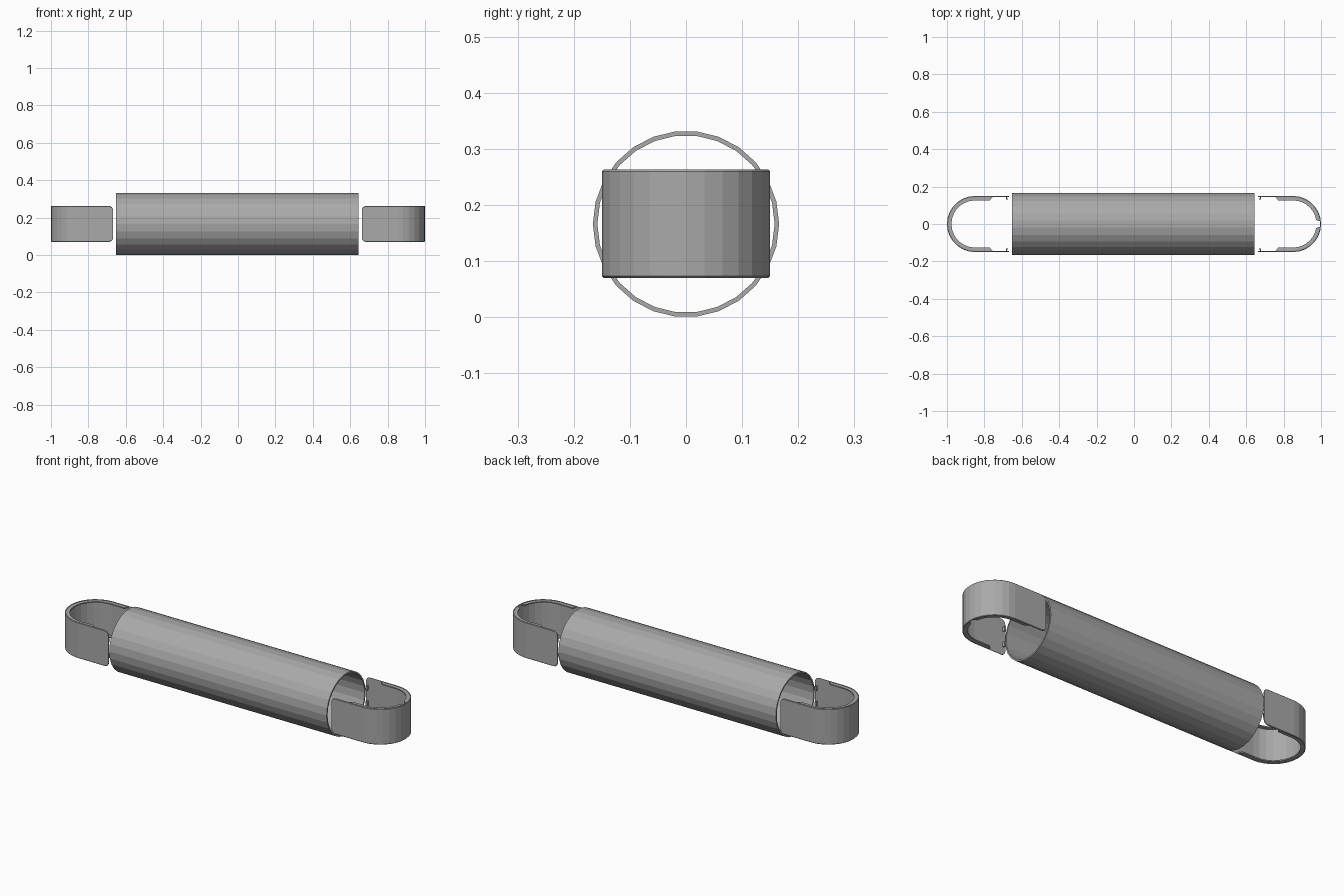
import bpy, bmesh
from math import sin, cos, pi

if "Cube" in bpy.data.objects:
    bpy.data.objects.remove(bpy.data.objects["Cube"])

ZC = 0.166            # height of the tube axis
R, CX = 0.15, 0.85    # bend radius and centre of the end straps
Z0, Z1 = 0.07, 0.263  # strap bottom and top

grey = bpy.data.materials.new("dark_grey")
grey.diffuse_color = (0.4, 0.4, 0.4, 1)
grey.use_nodes = True
grey.node_tree.nodes["Principled BSDF"].inputs["Base Color"].default_value = grey.diffuse_color


def skin(name, loops, closed=False):
    """Join a row of equal-length sections into a solid."""
    bm = bmesh.new()
    rows = [[bm.verts.new(p) for p in lp] for lp in loops]
    n, m = len(rows), len(rows[0])
    for i in range(n if closed else n - 1):
        a, b = rows[i], rows[(i + 1) % n]
        for j in range(m):
            k = (j + 1) % m
            bm.faces.new((a[j], a[k], b[k], b[j]))
    if not closed:
        bm.faces.new(rows[0])
        bm.faces.new(rows[-1])
    bmesh.ops.recalc_face_normals(bm, faces=bm.faces)
    me = bpy.data.meshes.new(name)
    bm.to_mesh(me)
    bm.free()
    me.materials.append(grey)
    ob = bpy.data.objects.new(name, me)
    bpy.context.collection.objects.link(ob)


def section(s, x, y, nx, ny, width, z0, z1, bevel=0.0):
    """Cross-section of a strap wall; s mirrors it to the left end."""
    def p(d, z):
        return (s * (x - nx * d), y - ny * d, z)
    if bevel:
        return [p(bevel, z0), p(0, z0 + bevel), p(0, z1 - bevel),
                p(bevel, z1), p(width, z1), p(width, z0)]
    return [p(0, z0), p(0, z1), p(width, z1), p(width, z0)]


def arc(a0, a1, n):
    return [a0 + (a1 - a0) * i / n for i in range(n + 1)]


def box(name, x0, x1, y0, y1, z0, z1):
    skin(name, [[(x, y0, z0), (x, y1, z0), (x, y1, z1), (x, y0, z1)] for x in (x0, x1)])


# main hollow tube, open at both ends
N = 26
tube = []
for i in range(N):
    a = 2 * pi * i / N
    tube.append([(x, r * cos(a), ZC + r * sin(a)) for x, r in
                 ((-0.652, 0.166), (0.645, 0.166), (0.645, 0.158), (-0.652, 0.158))])
skin("main_tube", tube, closed=True)

for s, side, end in ((-1, "left", 0.668), (1, "right", 0.662)):
    # U-shaped strap with rounded corners at its open ends
    rc, T, B = 0.024, 0.005, 0.003
    leg = [(end + rc * (1 - cos(t)), rc * (1 - sin(t))) for t in arc(0, pi / 2, 4)]
    secs = [section(s, x, -R, 0, -1, T, Z0 + d, Z1 - d, B) for x, d in leg]
    secs += [section(s, CX + R * cos(a), R * sin(a), cos(a), sin(a), T, Z0, Z1, B)
             for a in arc(-pi / 2, pi / 2, 14)]
    secs += [section(s, x, R, 0, 1, T, Z0 + d, Z1 - d, B) for x, d in reversed(leg)]
    skin(side + "_strap", secs)

    # inward stiffening lips just inside both rims, split at the apex on the right
    W, ro = 0.021, R - 0.003
    gap = 0.12 if s > 0 else 0
    for rim, z0, z1 in (("lower", Z0 + 0.003, Z0 + 0.009), ("upper", Z1 - 0.009, Z1 - 0.003)):
        for m in (-1, 1):
            secs = [section(s, x, m * ro, 0, m, w, z0, z1)
                    for x, w in ((0.755, 0.003), (0.772, W))]
            stations = [(a, W) for a in arc(pi / 2, gap + 0.06 if gap else 0, 7)]
            if gap:
                stations.append((gap, 0.012))
            secs += [section(s, CX + ro * cos(a), m * ro * sin(a), cos(a), m * sin(a), w, z0, z1)
                     for a, w in stations]
            skin(f"{side}_{rim}_lip", secs)

    # small hooked tabs inside the open ends
    for m in (-1, 1):
        for z in (0.125, 0.208):
            x = end + 0.012
            ya, yb = sorted((m * 0.148, m * 0.131))
            box(side + "_tab", s * x, s * (x + 0.004), ya, yb, z - 0.012, z + 0.012)
            ya, yb = sorted((m * 0.135, m * 0.131))
            box(side + "_tab_hook", s * (x - 0.005), s * x, ya, yb, z - 0.012, z + 0.012)
